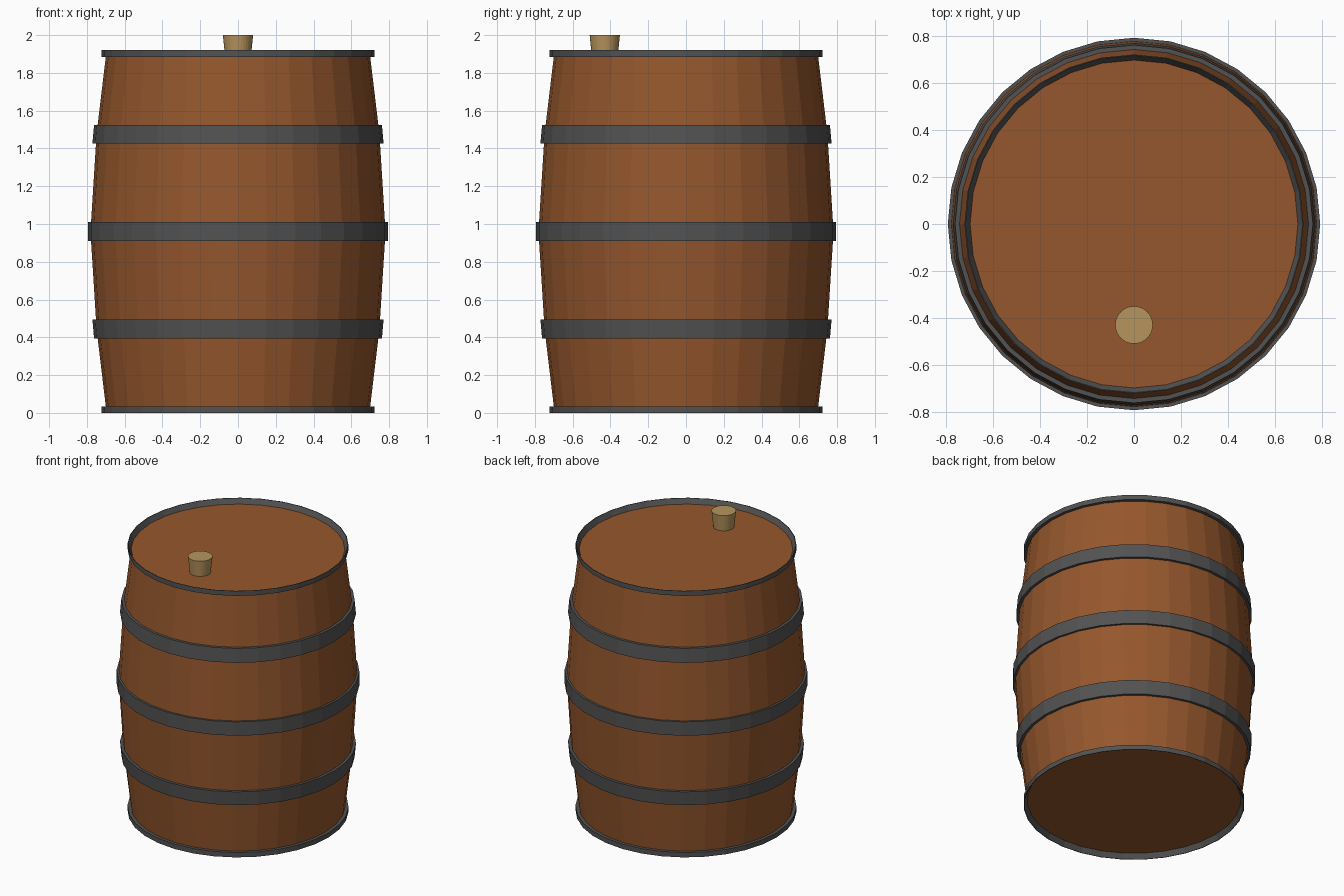
import bpy, bmesh
from math import sin, cos, pi

if "Cube" in bpy.data.objects:
    bpy.data.objects.remove(bpy.data.objects["Cube"])

SIDES = 32
HEIGHT = 1.92


def material(name, rgb):
    m = bpy.data.materials.new(name)
    m.diffuse_color = (*rgb, 1)
    m.use_nodes = True
    m.node_tree.nodes["Principled BSDF"].inputs["Base Color"].default_value = m.diffuse_color
    return m


wood = material("wood", (0.30, 0.095, 0.026))
iron = material("iron", (0.085, 0.085, 0.085))
cork = material("cork", (0.47, 0.30, 0.11))


def lathe(name, profile, mat, closed=False, sides=SIDES, location=(0, 0, 0)):
    """Spin (radius, z) points round z; open profiles get flat caps."""
    bm = bmesh.new()
    rings = [[bm.verts.new((r * cos(2 * pi * i / sides), r * sin(2 * pi * i / sides), z))
              for i in range(sides)] for r, z in profile]
    pairs = list(zip(rings, rings[1:]))
    if closed:
        pairs.append((rings[-1], rings[0]))
    else:
        bm.faces.new(rings[0][::-1])
        bm.faces.new(rings[-1])
    for a, b in pairs:
        for i in range(sides):
            j = (i + 1) % sides
            bm.faces.new((a[i], a[j], b[j], b[i]))
    bmesh.ops.recalc_face_normals(bm, faces=bm.faces)
    mesh = bpy.data.meshes.new(name)
    bm.to_mesh(mesh)
    bm.free()
    mesh.materials.append(mat)
    ob = bpy.data.objects.new(name, mesh)
    ob.location = location
    bpy.context.collection.objects.link(ob)
    return ob


# Bulging body, its flat ends set slightly inside the rims
half = [(0.70, 0.035), (0.743, 0.395), (0.752, 0.495), (0.778, 0.91)]
body = half + [(r, HEIGHT - z) for r, z in reversed(half)]
lathe("barrel_body", body, wood)


def hoop(name, z0, z1, r0, r1, inner):
    lathe(name, [(inner, z0), (r0, z0), (r1, z1), (inner, z1)], iron, closed=True)


# Three broad hoops, the outer two tapering with the body
hoop("middle_hoop", 0.91, 1.01, 0.793, 0.793, 0.77)
hoop("lower_hoop", 0.395, 0.495, 0.762, 0.771, 0.735)
hoop("upper_hoop", HEIGHT - 0.495, HEIGHT - 0.395, 0.771, 0.762, 0.735)

# End rims with a sloping inner lip
rim = [(0.698, 0.035), (0.722, 0.035), (0.722, 0.0), (0.718, 0.0)]
lathe("bottom_rim", rim, iron, closed=True)
lathe("top_rim", [(r, HEIGHT - z) for r, z in rim], iron, closed=True)

# Tapered stopper near the front of the lid
lathe("stopper", [(0.067, 1.87), (0.08, 2.0)], cork, location=(0, -0.43, 0))
